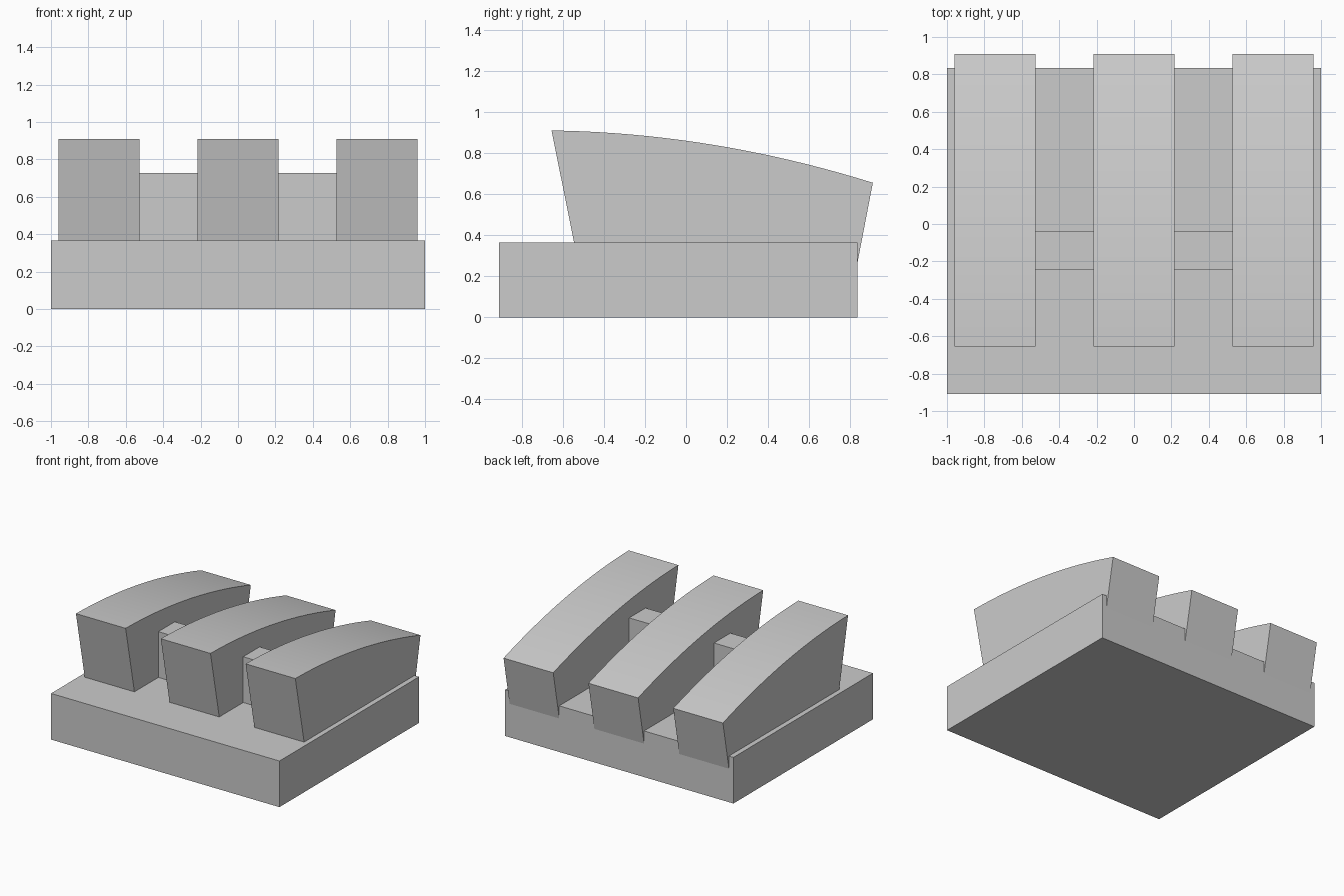
import bpy
import bmesh
import math

cube = bpy.data.objects.get("Cube")
if cube:
    bpy.data.objects.remove(cube, do_unlink=True)

grey = bpy.data.materials.new("plain grey")
grey.use_nodes = True
colour = (0.6, 0.6, 0.6, 1)
grey.diffuse_color = colour
grey.node_tree.nodes["Principled BSDF"].inputs["Base Color"].default_value = colour


def extrude_profile(name, profile, x0, x1):
    """Sweep a closed (y, z) outline from x0 to x1."""
    bm = bmesh.new()
    face = bm.faces.new([bm.verts.new((x0, y, z)) for y, z in profile])
    swept = bmesh.ops.extrude_face_region(bm, geom=[face])["geom"]
    verts = [v for v in swept if isinstance(v, bmesh.types.BMVert)]
    bmesh.ops.translate(bm, verts=verts, vec=(x1 - x0, 0, 0))
    bmesh.ops.recalc_face_normals(bm, faces=bm.faces)
    mesh = bpy.data.meshes.new(name)
    bm.to_mesh(mesh)
    bm.free()
    mesh.materials.append(grey)
    obj = bpy.data.objects.new(name, mesh)
    bpy.context.collection.objects.link(obj)
    bpy.ops.object.select_all(action="DESELECT")
    obj.select_set(True)
    bpy.context.view_layer.objects.active = obj
    bpy.ops.object.shade_smooth_by_angle(angle=math.radians(30))
    return obj


def box_profile(y0, y1, z0, z1):
    return [(y0, z0), (y1, z0), (y1, z1), (y0, z1)]


# Base slab
BACK, TOP = 0.835, 0.365
extrude_profile("base", box_profile(-0.91, BACK, 0, TOP), -1, 1)

# Curved ribs: flared front and back ends, gently arched top
STEPS, LENGTH = 20, 1.565
crown = []
for i in range(STEPS + 1):
    t = LENGTH * i / STEPS
    crown.append((t - 0.655, 0.91 - 0.014 * t - 0.095 * t * t))
rib = [(-0.525, 0.265), *crown[:], (BACK, 0.265)]
HALF, SPACING = 0.2175, 0.743
for name, x in (("right_rib", -SPACING), ("middle_rib", 0), ("left_rib", SPACING)):
    extrude_profile(name, rib, x - HALF, x + HALF)

# Small blocks bridging the gaps between ribs
bridge = box_profile(-0.245, -0.04, TOP - 0.02, 0.727)
for name, x in (("right_bridge", -SPACING / 2), ("left_bridge", SPACING / 2)):
    extrude_profile(name, bridge, x - 0.16, x + 0.16)
